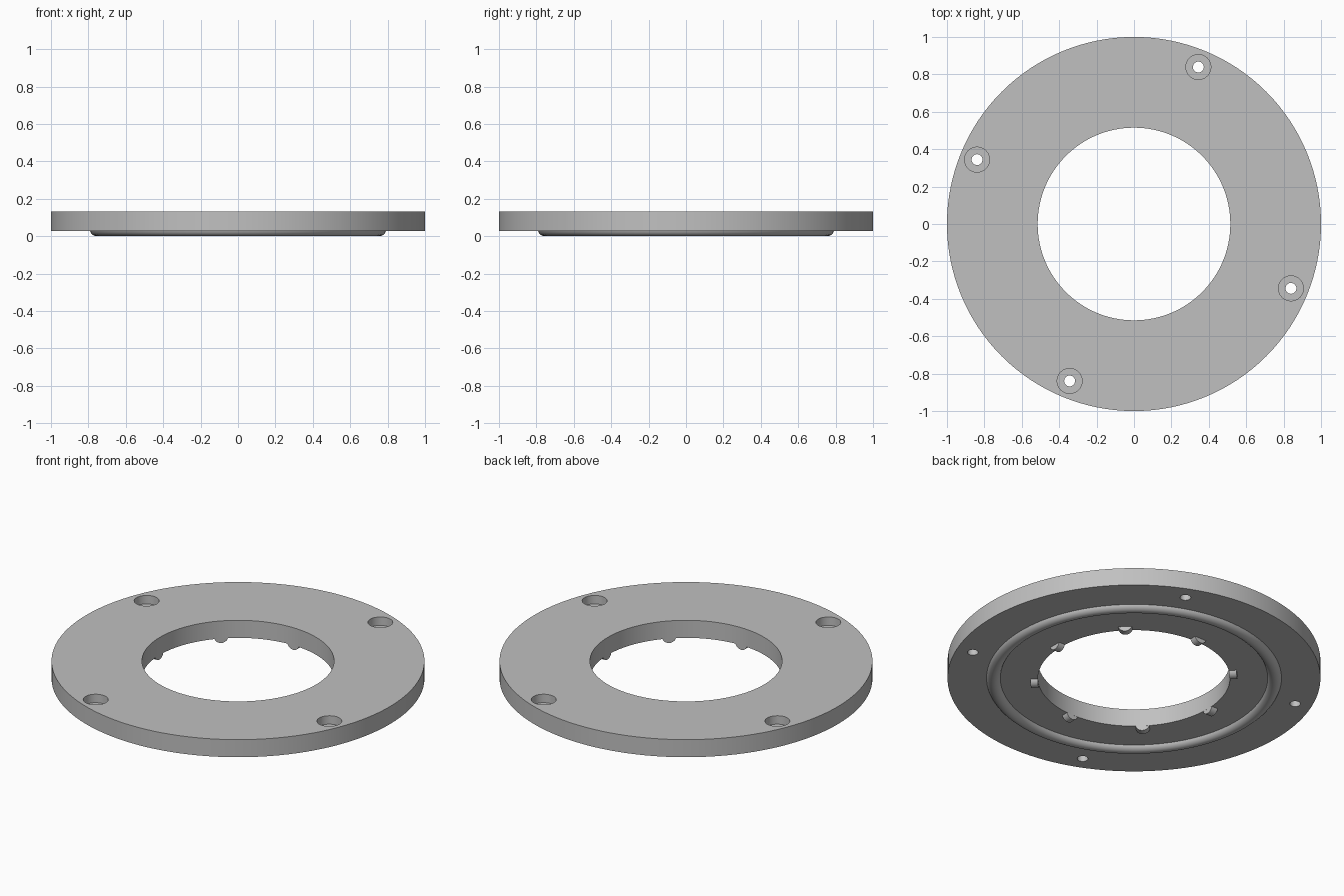
import bpy, bmesh, math
from mathutils import Matrix

BASE, TOP = 0.027, 0.131          # underside and top of the plate
R_OUT, R_IN = 1.0, 0.515
BEAD_R, BEAD_W = 0.754, 0.037     # ridge centre radius and half width

if "Cube" in bpy.data.objects:
    bpy.data.objects.remove(bpy.data.objects["Cube"], do_unlink=True)

grey = bpy.data.materials.new("plain_grey")
grey.use_nodes = True
colour = (0.53, 0.53, 0.53, 1)
grey.diffuse_color = colour
for node in grey.node_tree.nodes:
    if node.type == "BSDF_PRINCIPLED":
        node.inputs["Base Color"].default_value = colour


def finish(bm, name):
    bmesh.ops.recalc_face_normals(bm, faces=bm.faces)
    mesh = bpy.data.meshes.new(name)
    bm.to_mesh(mesh)
    bm.free()
    obj = bpy.data.objects.new(name, mesh)
    obj.data.materials.append(grey)
    bpy.context.collection.objects.link(obj)
    return obj


def lathe(name, profile, steps):
    """Spin a closed (radius, z) profile around the z axis."""
    bm = bmesh.new()
    verts = [bm.verts.new((r, 0, z)) for r, z in profile]
    edges = [bm.edges.new((v, verts[i - 1])) for i, v in enumerate(verts)]
    bmesh.ops.spin(bm, geom=verts + edges, cent=(0, 0, 0), axis=(0, 0, 1),
                   angle=math.tau, steps=steps, use_merge=True)
    bmesh.ops.remove_doubles(bm, verts=bm.verts, dist=1e-5)
    bmesh.ops.dissolve_degenerate(bm, edges=bm.edges, dist=1e-6)
    return finish(bm, name)


def arc(steps=12):
    """Rounded ridge section hanging from the underside down to z = 0."""
    radius = (BEAD_W ** 2 + BASE ** 2) / (2 * BASE)
    half = math.asin(BEAD_W / radius)
    angles = [half * (2 * i / steps - 1) for i in range(steps + 1)]
    return [(radius * math.sin(a), radius * (1 - math.cos(a))) for a in angles]


def activate(obj):
    bpy.ops.object.select_all(action="DESELECT")
    obj.select_set(True)
    bpy.context.view_layer.objects.active = obj


# Ring plate with the round ridge on its underside
ridge = [(BEAD_R + s, z) for s, z in arc()]
plate = lathe("ring_plate", [(R_IN, TOP), (R_IN, BASE)] + ridge +
              [(R_OUT, BASE), (R_OUT, TOP)], 128)

# Four counterbored screw holes
floor = TOP - 0.05
bore = [(0, TOP + 0.1), (0.067, TOP + 0.1), (0.067, floor),
        (0.029, floor), (0.029, -0.1), (0, -0.1)]
for i in range(4):
    cutter = lathe("hole_cutter", bore, 32)
    cutter.hide_render = True
    angle = math.radians(67.7 + 90 * i)
    cutter.location = (0.907 * math.cos(angle), 0.907 * math.sin(angle), 0)
    activate(plate)
    mod = plate.modifiers.new("hole", "BOOLEAN")
    mod.operation = "DIFFERENCE"
    mod.solver = "EXACT"
    mod.object = cutter
    bpy.ops.object.modifier_apply(modifier=mod.name)
    bpy.data.objects.remove(cutter, do_unlink=True)

# Eight short half-round nubs along the underside of the inner rim
bm = bmesh.new()
for i in range(8):
    start = [bm.verts.new((R_IN, s, z)) for s, z in arc()]
    face = bm.faces.new(start)
    ext = bmesh.ops.extrude_face_region(bm, geom=[face], use_keep_orig=True)
    end = [g for g in ext["geom"] if isinstance(g, bmesh.types.BMVert)]
    bmesh.ops.translate(bm, verts=end, vec=(0.04, 0, 0))
    bmesh.ops.rotate(bm, verts=start + end, cent=(0, 0, 0),
                     matrix=Matrix.Rotation(i * math.tau / 8, 3, "Z"))
nubs = finish(bm, "rim_nubs")

for obj in (plate, nubs):
    activate(obj)
    bpy.ops.object.shade_smooth_by_angle(angle=math.radians(30))
